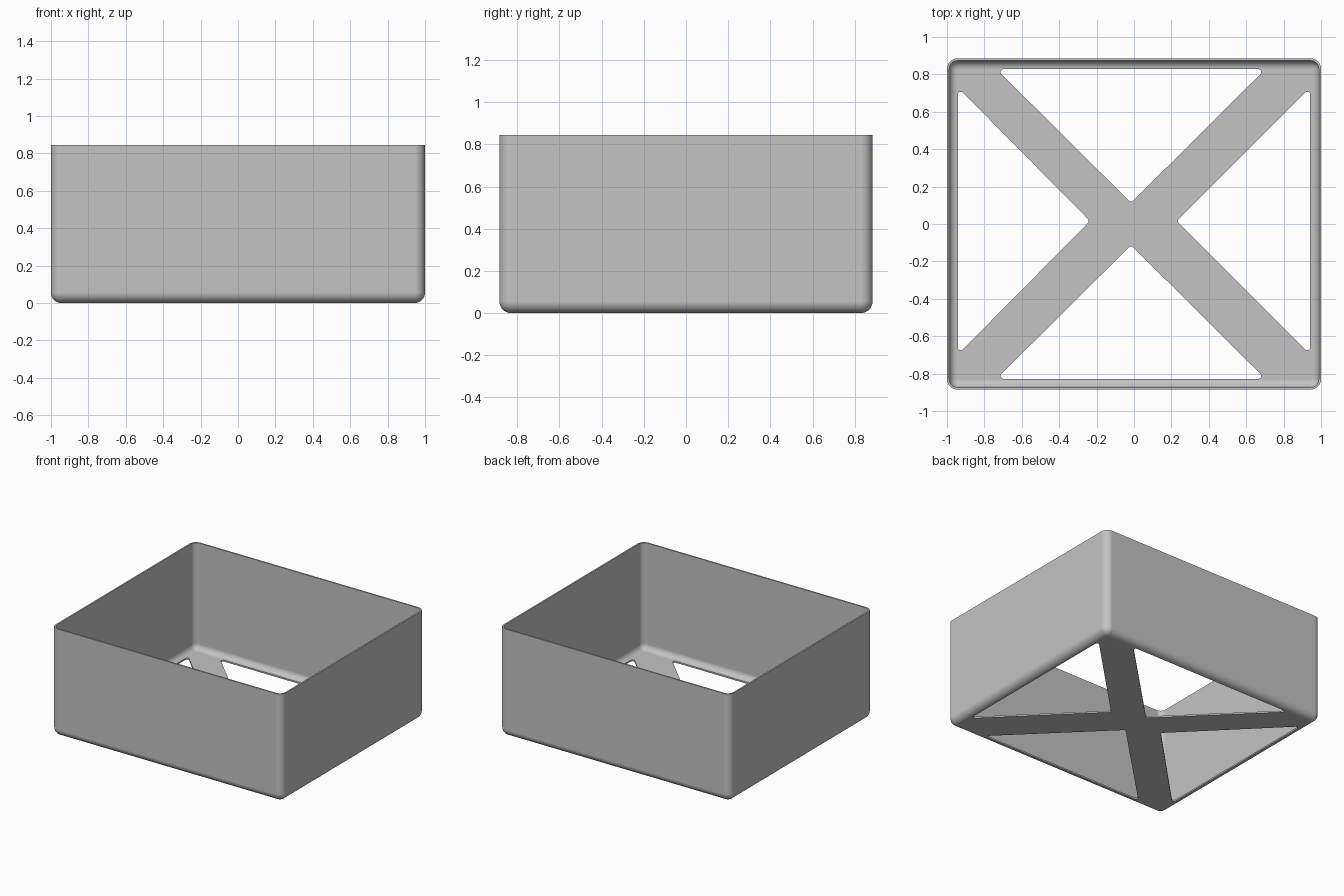
import bpy, bmesh, math
from mathutils import Vector

cube = bpy.data.objects.get("Cube")
if cube:
    bpy.data.objects.remove(cube, do_unlink=True)

HALF_X, HALF_Y, HEIGHT = 1.0, 0.885, 0.845
RADIUS, WALL, STEPS = 0.056, 0.012, 8
HOLE_R = 0.016

grey = bpy.data.materials.new("plain grey")
grey.use_nodes = True
colour = (0.55, 0.55, 0.55, 1)
grey.diffuse_color = colour
grey.node_tree.nodes["Principled BSDF"].inputs["Base Color"].default_value = colour


def make_object(name, bm):
    bmesh.ops.recalc_face_normals(bm, faces=bm.faces)
    mesh = bpy.data.meshes.new(name)
    bm.to_mesh(mesh)
    bm.free()
    mesh.materials.append(grey)
    obj = bpy.data.objects.new(name, mesh)
    bpy.context.collection.objects.link(obj)
    return obj


def rounded_loop(bm, radius, z):
    """Rectangle ring whose corners share fixed centres."""
    verts = []
    for k, (sx, sy) in enumerate([(1, 1), (-1, 1), (-1, -1), (1, -1)]):
        for s in range(STEPS + 1):
            a = math.pi / 2 * (k + s / STEPS)
            verts.append(bm.verts.new((sx * (HALF_X - RADIUS) + radius * math.cos(a),
                                       sy * (HALF_Y - RADIUS) + radius * math.sin(a), z)))
    return verts


# Thin-walled tray: outer skin upward, over the rim, inner skin downward
bends = [math.pi / 2 * s / STEPS for s in range(STEPS + 1)]
outer = [(RADIUS * math.sin(a), RADIUS * (1 - math.cos(a))) for a in bends]
inner_r = RADIUS - WALL
inner = [(inner_r * math.sin(a), RADIUS - inner_r * math.cos(a)) for a in reversed(bends)]
profile = outer + [(RADIUS, HEIGHT), (inner_r, HEIGHT)] + inner

bm = bmesh.new()
rings = [rounded_loop(bm, r, z) for r, z in profile]
for low, high in zip(rings, rings[1:]):
    for i in range(len(low)):
        j = (i + 1) % len(low)
        bm.faces.new((low[i], low[j], high[j], high[i]))
bm.faces.new(rings[0])
bm.faces.new(rings[-1])
bmesh.ops.remove_doubles(bm, verts=bm.verts, dist=0.0001)
tray = make_object("tray", bm)


# Rounded triangular openings that leave a diagonal cross in the floor
def add_prism(bm, points):
    pts = [Vector(p) for p in points]
    if (pts[1] - pts[0]).cross(pts[2] - pts[0]) < 0:
        pts.reverse()
    outline = []
    for i, p in enumerate(pts):
        before, after = p - pts[i - 1], pts[(i + 1) % 3] - p
        start = math.atan2(-before.x, before.y)
        turn = (math.atan2(-after.x, after.y) - start) % math.tau
        for s in range(STEPS + 1):
            a = start + turn * s / STEPS
            outline.append(p + HOLE_R * Vector((math.cos(a), math.sin(a))))
    face = bm.faces.new([bm.verts.new((p.x, p.y, -0.03)) for p in outline])
    top = bmesh.ops.extrude_face_region(bm, geom=[face])["geom"]
    bmesh.ops.translate(bm, vec=(0, 0, 0.06),
                        verts=[v for v in top if isinstance(v, bmesh.types.BMVert)])


bm = bmesh.new()
for side in (1, -1):
    add_prism(bm, [(-0.016, side * 0.136), (-0.697, side * 0.812), (0.664, side * 0.812)])
    add_prism(bm, [(side * 0.254 - 0.004, 0.016), (side * 0.926, 0.691), (side * 0.926, -0.659)])
cutter = make_object("floor_cutter", bm)
cutter.hide_render = True

bpy.ops.object.select_all(action='DESELECT')
bpy.context.view_layer.objects.active = tray
tray.select_set(True)
cut = tray.modifiers.new("openings", 'BOOLEAN')
cut.operation = 'DIFFERENCE'
cut.solver = 'EXACT'
cut.object = cutter
bpy.ops.object.modifier_apply(modifier=cut.name)
bpy.data.objects.remove(cutter, do_unlink=True)

# Smooth fillets with crisp rim and flat panels
bpy.ops.object.shade_smooth_by_angle(angle=math.radians(35))
weighted = tray.modifiers.new("flat_panels", 'WEIGHTED_NORMAL')
weighted.keep_sharp = True
